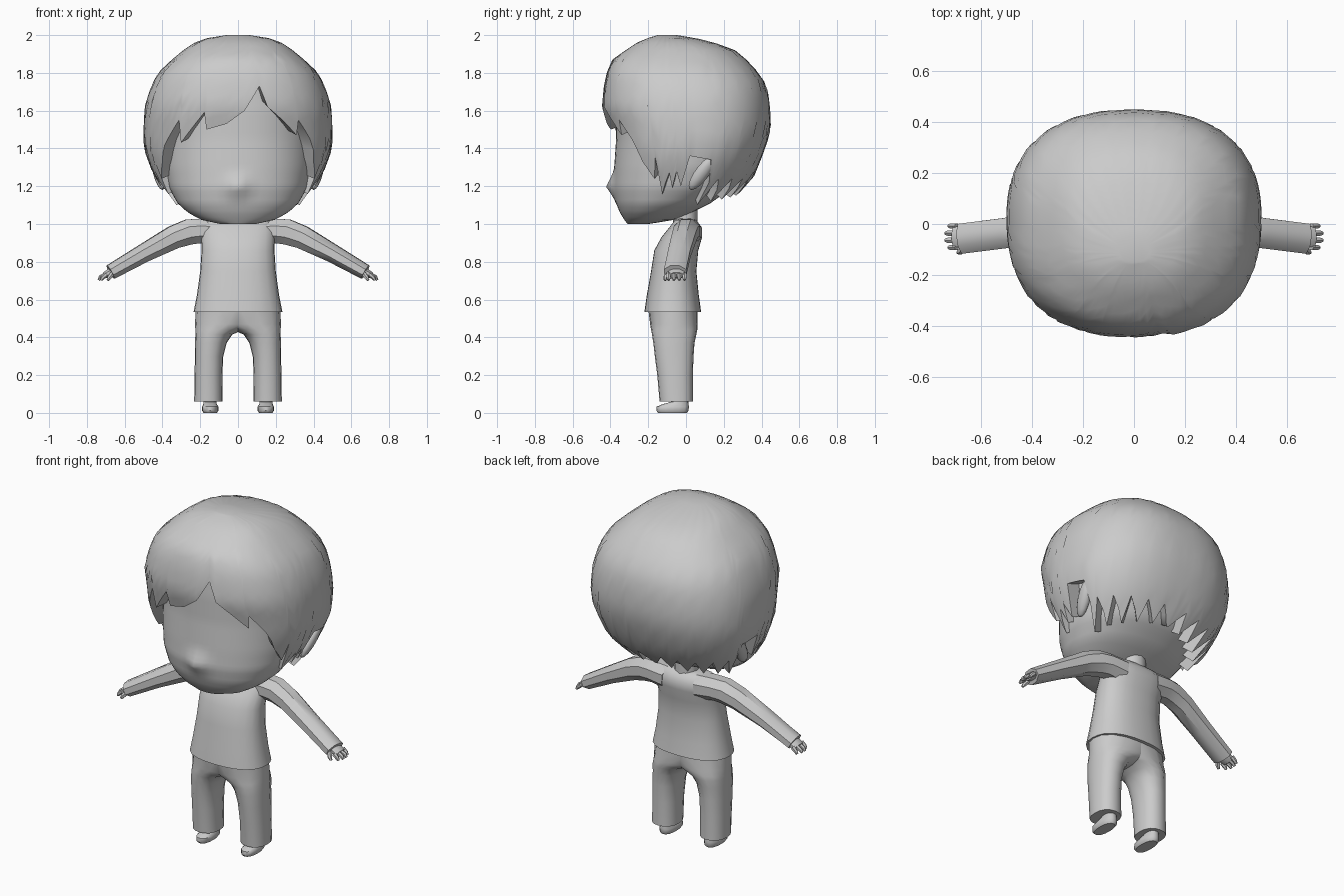
import bpy, bmesh, math
from mathutils import Vector

cube = bpy.data.objects.get("Cube")
if cube:
    bpy.data.objects.remove(cube, do_unlink=True)

grey = bpy.data.materials.new("plain grey")
grey.use_nodes = True
tone = (0.6, 0.6, 0.6, 1)
grey.diffuse_color = tone
grey.node_tree.nodes["Principled BSDF"].inputs["Base Color"].default_value = tone


def finish(name, bm, mirror=False, angle=40):
    bmesh.ops.recalc_face_normals(bm, faces=bm.faces)
    mesh = bpy.data.meshes.new(name)
    bm.to_mesh(mesh)
    bm.free()
    mesh.materials.append(grey)
    mesh.shade_smooth()
    mesh.set_sharp_from_angle(angle=math.radians(angle))
    obj = bpy.data.objects.new(name, mesh)
    bpy.context.collection.objects.link(obj)
    if mirror:
        obj.modifiers.new("Mirror", "MIRROR").use_clip = False
    return obj


def skin(bm, rings, cap_start=True, cap_end=True):
    """Bridge equal-length rings of points with quads."""
    loops = [[bm.verts.new(p) for p in ring] for ring in rings]
    n = len(loops[0])
    for low, high in zip(loops, loops[1:]):
        for i in range(n):
            j = (i + 1) % n
            bm.faces.new((low[i], low[j], high[j], high[i]))
    if cap_start:
        bm.faces.new(loops[0][::-1])
    if cap_end:
        bm.faces.new(loops[-1])


def lerp_table(table, t):
    """Interpolate rows whose first entry is the key."""
    if t <= table[0][0]:
        return table[0][1:]
    for a, b in zip(table, table[1:]):
        if t <= b[0]:
            f = (t - a[0]) / (b[0] - a[0])
            return [u + (v - u) * f for u, v in zip(a[1:], b[1:])]
    return table[-1][1:]


def section(angle, z, left, right, front, back, power=2.4):
    """Point on a rounded cross-section; angle 0 faces the front."""
    s, c = math.sin(angle), math.cos(angle)
    r = (abs(s) ** power + abs(c) ** power) ** (-1 / power)
    return Vector(((left + right) / 2 + (right - left) / 2 * s * r,
                   (front + back) / 2 - (back - front) / 2 * c * r, z))


def loft(name, table, sides, mirror=False, power=2.4):
    bm = bmesh.new()
    skin(bm, [[section(math.tau * i / sides, *row, power) for i in range(sides)]
              for row in table])
    return finish(name, bm, mirror)


def tube(bm, path, sides=8):
    """Tube along rows of x, y, z, half depth, half height."""
    pts = [Vector(p[:3]) for p in path]
    rings = []
    for k, row in enumerate(path):
        d = (pts[min(k + 1, len(pts) - 1)] - pts[max(k - 1, 0)]).normalized()
        side = d.cross(Vector((0, 0, 1))).normalized()
        up = side.cross(d)
        ring = []
        for i in range(sides):
            a = math.tau * (i + 0.5) / sides
            ring.append(pts[k] + side * row[3] * math.cos(a) + up * row[4] * math.sin(a))
        rings.append(ring)
    skin(bm, rings)


# Head with a small pointed nose
head_shape = [
    (1.0, .09, -.31, -.2), (1.02, .19, -.325, -.07), (1.06, .265, -.35, .03),
    (1.11, .32, -.37, .13), (1.19, .365, -.385, .24), (1.3, .39, -.38, .32),
    (1.45, .4, -.37, .37), (1.6, .4, -.37, .37), (1.75, .37, -.36, .33),
    (1.85, .25, -.25, .22)]
bm = bmesh.new()
steps, sides = 34, 56
rings = []
for k in range(steps + 1):
    z = 1 + 0.85 * (k / steps) ** 1.3
    w, front, back = lerp_table(head_shape, z)
    ring = [section(math.tau * i / sides, z, -w, w, front, back, 2.2) for i in range(sides)]
    for p in ring:
        if p.y < -0.2:
            p.y -= 0.04 * max(0, 1 - math.hypot(p.x, z - 1.2) / 0.1) ** 1.5
    rings.append(ring)
skin(bm, rings)
finish("head", bm)

# Hair cap: outer shape, then a ragged lower edge by angle
hair_shape = [
    (1.08, .33, -.25, .16), (1.15, .38, -.3, .27), (1.25, .445, -.35, .36),
    (1.4, .5, -.385, .42), (1.5, .5, -.41, .45), (1.62, .495, -.445, .445),
    (1.73, .46, -.435, .43), (1.8, .425, -.42, .385), (1.87, .35, -.39, .32),
    (1.92, .29, -.32, .26), (1.96, .23, -.26, .15), (1.985, .16, -.2, .05),
    (2.0, .06, -.15, -.05)]
side_edge = [(53, 1.33), (62, 1.24), (64, 1.35), (68, 1.16), (75, 1.27), (78, 1.19),
             (81, 1.28), (86, 1.2), (91, 1.36), (108, 1.34), (114, 1.1)]
for k in range(5):
    a = 118 + 13 * k
    side_edge += [(a, 1.24), (a + 9, 1.12 + 0.01 * k)]
left_fringe = [(14, 1.73), (18, 1.62), (27, 1.55), (36, 1.47), (37.5, 1.55), (46, 1.45)]
right_fringe = [(-47, 1.42), (-36.5, 1.55), (-35, 1.43), (-20.5, 1.59), (-19, 1.5),
                (-7, 1.53), (4, 1.6)]
hairline = ([(-a, z) for a, z in reversed(side_edge)] + right_fringe
            + left_fringe + side_edge)
angles = []
for (a, _), (b, _) in zip(hairline, hairline[1:]):
    parts = max(1, math.ceil((b - a) / 5))
    angles += [a + (b - a) * i / parts for i in range(parts)]
angles.append(hairline[-1][0])

bm = bmesh.new()
rows = 14
rings = [[] for _ in range(rows + 2)]
for a in angles:
    edge = lerp_table(hairline, a)[0]
    for k in range(rows + 1):
        z = edge + (2 - edge) * math.sin(k / rows * math.pi / 2)
        w, front, back = lerp_table(hair_shape, z)
        rings[k + 1].append(section(math.radians(a), z, -w, w, front, back))
    lip = rings[1][-1]
    rings[0].append(Vector((lip.x * 0.83, lip.y * 0.83, lip.z + 0.03)))
skin(bm, rings, cap_start=False)
finish("hair", bm, angle=60)

# Ears
bm = bmesh.new()
bmesh.ops.create_uvsphere(bm, u_segments=12, v_segments=8, radius=1)
for v in bm.verts:
    x, y, z = v.co
    v.co = (0.42 + 0.03 * x + 0.02 * z, 0.085 + 0.045 * y + 0.055 * z, 1.27 + 0.09 * z)
finish("ears", bm, mirror=True)

# Neck and shirt
loft("neck", [(.95, -.07, .07, -.07, .06), (1.1, -.07, .07, -.07, .06)], 12, power=2)
loft("shirt", [
    (.535, -.235, .235, -.22, .08), (.62, -.218, .218, -.208, .068),
    (.75, -.2, .2, -.185, .055), (.86, -.193, .193, -.168, .065),
    (.93, -.195, .195, -.13, .085), (.98, -.195, .195, -.09, .085),
    (1.02, -.18, .18, -.06, .055), (1.028, -.1, .1, -.04, .03)], 24)

# Sleeves
bm = bmesh.new()
tube(bm, [(.1, .01, .955, .075, .075), (.2, .005, .963, .075, .07),
          (.26, 0, .958, .07, .073), (.34, -.01, .93, .068, .066),
          (.5, -.035, .845, .064, .052), (.675, -.057, .745, .064, .043)])
finish("sleeves", bm, mirror=True)

# Hands: palm, four fingers and a thumb
bm = bmesh.new()
tube(bm, [(.64, -.05, .765, .035, .02), (.68, -.05, .742, .045, .022),
          (.707, -.05, .728, .042, .018)])
for k in range(4):
    y = -.008 - .028 * k
    reach = .012 if k in (1, 2) else 0
    tube(bm, [(.695, y, .735, .012, .013), (.715 + reach, y, .718, .012, .012),
              (.726 + reach, y, .703, .007, .007)], 6)
tube(bm, [(.66, -.085, .745, .013, .013), (.68, -.108, .718, .013, .013),
          (.69, -.112, .702, .007, .007)], 6)
finish("hands", bm, mirror=True)

# Trousers: each leg widens across the middle to close the crotch arch
loft("trousers", [
    (.06, .082, .232, -.14, .036), (.2, .083, .23, -.152, .036),
    (.3, .078, .228, -.165, .04), (.37, .06, .227, -.173, .045),
    (.415, .03, .226, -.18, .055), (.44, -.03, .226, -.185, .06),
    (.47, -.12, .227, -.19, .062), (.55, -.2, .225, -.2, .06)], 16, mirror=True)

# Shoes
loft("shoes", [
    (0, .112, .182, -.148, .005), (.012, .104, .19, -.157, .014),
    (.033, .104, .19, -.155, .015), (.046, .112, .184, -.125, .014),
    (.058, .115, .182, -.08, .012), (.1, .118, .18, -.07, .01)], 16, mirror=True)
